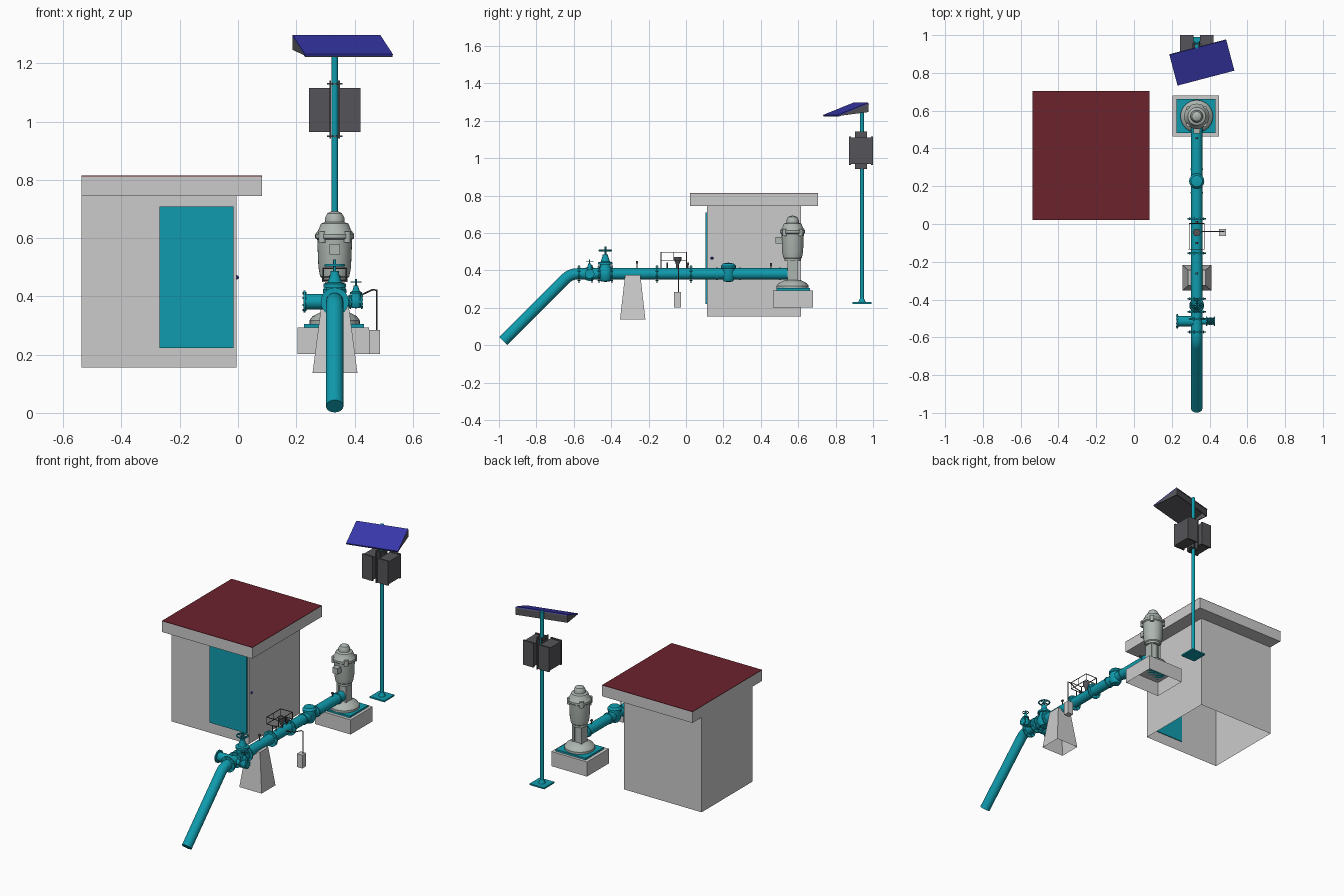
import bpy, bmesh, math
from mathutils import Vector, Matrix

if "Cube" in bpy.data.objects:
    bpy.data.objects.remove(bpy.data.objects["Cube"])


def material(name, r, g, b):
    m = bpy.data.materials.new(name)
    m.diffuse_color = (r, g, b, 1)
    m.use_nodes = True
    m.node_tree.nodes["Principled BSDF"].inputs["Base Color"].default_value = m.diffuse_color
    return m


TEAL = material("teal_paint", 0.005, 0.33, 0.42)
RED = material("roof_red", 0.15, 0.016, 0.027)
BLUE = material("panel_blue", 0.04, 0.04, 0.42)
DARK = material("dark_metal", 0.09, 0.09, 0.1)
CAST = material("cast_metal", 0.42, 0.47, 0.44)
PX, PY, PZ = 0.332, 0.57, 0.382      # pipe line x, pump y, pipe height


def finish(name, bm, mat=None):
    me = bpy.data.meshes.new(name)
    bmesh.ops.recalc_face_normals(bm, faces=bm.faces)
    bm.to_mesh(me)
    bm.free()
    me.shade_smooth()
    me.set_sharp_from_angle(angle=math.radians(32))
    if mat:
        me.materials.append(mat)
    ob = bpy.data.objects.new(name, me)
    bpy.context.collection.objects.link(ob)
    return ob


def box(name, lo, hi, mat=None, top=1.0, open_bottom=False):
    """Box between two corners; top scales the upper face, bottom may be left open."""
    lo, hi = Vector(lo), Vector(hi)
    bm = bmesh.new()
    bmesh.ops.create_cube(bm, size=1)
    for v in bm.verts:
        if v.co.z > 0:
            v.co.x *= top
            v.co.y *= top
        v.co = (lo + hi) / 2 + v.co * (hi - lo)
    if open_bottom:
        low = min(bm.faces, key=lambda f: f.calc_center_median().z)
        bmesh.ops.delete(bm, geom=[low], context='FACES_ONLY')
    return finish(name, bm, mat)


def lathe(name, profile, origin, axis=(0, 0, 1), mat=TEAL, seg=32):
    """Revolve (radius, distance) points round an axis."""
    bm = bmesh.new()
    rings = []
    for r, h in profile:
        n = seg if r > 0 else 1
        rings.append([bm.verts.new((r * math.cos(2 * math.pi * i / seg),
                                    r * math.sin(2 * math.pi * i / seg), h)) for i in range(n)])
    for a, b in zip(rings, rings[1:]):
        for i in range(seg):
            j = (i + 1) % seg
            quad = [a[i % len(a)], a[j % len(a)], b[j % len(b)], b[i % len(b)]]
            bm.faces.new(list(dict.fromkeys(quad)))
    rot = Vector((0, 0, 1)).rotation_difference(Vector(axis)).to_matrix().to_4x4()
    bm.transform(Matrix.Translation(origin) @ rot)
    return finish(name, bm, mat)


def rod(name, a, b, r, mat=TEAL, seg=24, r2=None):
    a, b = Vector(a), Vector(b)
    d = (b - a).length
    return lathe(name, [(0, 0), (r, 0), (r2 or r, d), (0, d)], a, (b - a).normalized(), mat, seg)


def tube(name, pts, r, mat=TEAL, cyclic=False, res=6):
    cu = bpy.data.curves.new(name, 'CURVE')
    cu.dimensions = '3D'
    cu.bevel_depth, cu.bevel_resolution, cu.use_fill_caps = r, res, True
    sp = cu.splines.new('POLY')
    sp.points.add(len(pts) - 1)
    for p, co in zip(sp.points, pts):
        p.co = (*co, 1)
    sp.use_cyclic_u = cyclic
    sp.use_smooth = True
    cu.materials.append(mat)
    ob = bpy.data.objects.new(name, cu)
    bpy.context.collection.objects.link(ob)
    return ob


def flange(name, origin, axis, r=0.048, t=0.007):
    o, a = Vector(origin), Vector(axis) * t / 2
    rod(name, o - a, o + a, r, TEAL, 32)
    u = Vector((0, 0, 1))
    for i in range(8):       # bolts
        p = o + Matrix.Rotation(i * math.pi / 4 + 0.39, 3, Vector(axis)) @ u * (r * 0.82)
        rod(name + "_bolt", p - a * 2, p + a * 2, 0.0035, TEAL, 6)


def gate_valve(name, c, s):
    """Bonnet, stem and handwheel above centre c, total height s."""
    c = Vector(c)
    lathe(name + "_body", [(0, -.3 * s), (.18 * s, -.27 * s), (.27 * s, -.1 * s), (.27 * s, .1 * s),
                           (.19 * s, .27 * s), (.19 * s, .34 * s), (.27 * s, .34 * s), (.27 * s, .42 * s),
                           (.17 * s, .45 * s), (.1 * s, .66 * s), (.1 * s, .72 * s), (0, .72 * s)], c)
    rod(name + "_stem", c + Vector((0, 0, .7 * s)), c + Vector((0, 0, s)), .035 * s, TEAL, 12)
    w = c + Vector((0, 0, .86 * s))
    R = .22 * s
    ring = [w + Vector((R * math.cos(i * math.pi / 12), R * math.sin(i * math.pi / 12), 0)) for i in range(24)]
    tube(name + "_handwheel", ring, .03 * s, TEAL, True, 3)
    for i in range(2):
        rod(name + "_spoke", ring[6 * i], ring[6 * i + 12], .02 * s, TEAL, 8)


# Pump house
box("house_walls", (-.538, .113, .155), (-.005, .615, .746), open_bottom=True)
box("roof_slab", (-.538, .022, .745), (.083, .705, .812))
box("roof_sheet", (-.538, .022, .812), (.083, .705, .815), RED)
box("door", (-.27, .105, .222), (-.015, .118, .709), TEAL)
lathe("wall_knob", [(0, -.008), (.006, -.005), (.008, 0), (.006, .005), (0, .008)], (-.005, .139, .465), mat=BLUE, seg=12)

# Pump block, plate and pump
box("pump_block", (.205, .464, .203), (.45, .68, .294), open_bottom=True)
box("pump_plate", (.226, .483, .294), (.432, .663, .305), TEAL)
lathe("pump_foot", [(0, .303), (.086, .303), (.086, .318), (.076, .332), (.05, .345), (.034, .35), (0, .35)], (PX, PY, 0), mat=CAST)
rod("pump_column", (PX, PY, .34), (PX, PY, .46), .027, CAST)
for sx in (-1, 1):
    box("column_rib", (PX + sx * .026 - .007, PY - .028, .34), (PX + sx * .026 + .007, PY + .028, .46), CAST)
lathe("motor_body", [(0, .45), (.044, .45), (.044, .463), (.05, .468), (.056, .5), (.06, .595), (.067, .6), (.067, .613),
                     (.056, .628), (.047, .65), (.033, .655), (.033, .67), (.025, .685), (.012, .692), (0, .693)],
      (PX, PY, 0), mat=CAST)
for i in range(4):
    a = math.pi / 4 + i * math.pi / 2
    x, y = PX + .06 * math.cos(a), PY + .06 * math.sin(a)
    rod("motor_lug", (x, y, .585), (x, y, .622), .013, CAST, 12)
box("terminal_box", (PX - .018, .478, .543), (PX + .018, .53, .58), CAST)

# Main pipe with rounded elbow running down at 45 degrees
R = .09
t = R * math.tan(math.pi / 8)
arc = [(PX, -.618 + t - R * math.sin(k * math.pi / 32), PZ - R + R * math.cos(k * math.pi / 32)) for k in range(9)]
tube("main_pipe", [(PX, PY, PZ)] + arc + [(PX, -.977, .023)], .03, TEAL, res=8)
for y in (-.572, -.503, -.465, -.396, -.155, .027):
    flange("pipe_flange", (PX, y, PZ), (0, 1, 0))
for y in (.165, .29, .5):
    rod("pipe_collar", (PX, y - .004, PZ), (PX, y + .004, PZ), .034)

# Main gate valve, side branch and small valve
gate_valve("main_valve", (PX, -.431, PZ), .145)
rod("branch_pipe", (.226, -.515, PZ), (PX, -.515, PZ), .027)
flange("branch_flange", (.229, -.515, PZ), (1, 0, 0), .038)
rod("bypass_pipe", (PX, -.515, PZ), (.425, -.515, PZ), .017)
gate_valve("bypass_valve", (.405, -.515, PZ), .078)
for x in (.385, .425):
    flange("bypass_flange", (x, -.515, PZ), (1, 0, 0), .025, .005)

# Check valve
lathe("check_valve", [(0, -.045), (.025, -.04), (.036, -.02), (.036, .028), (.04, .03), (.04, .042), (.03, .055), (0, .06)],
      (PX, .227, PZ))

# Air valve, small gauges
lathe("air_valve", [(0, 0), (.008, 0), (.008, .03), (.02, .055), (.02, .07), (0, .07)], (PX, -.045, PZ + .02), mat=DARK, seg=16)
for y, h in ((-.262, .445), (-.1, .435), (.01, .435), (.454, .432)):
    rod("gauge_stem", (PX, y, PZ), (PX, y, h), .0035, DARK, 8)
    rod("gauge_head", (PX, y - .005, h), (PX, y + .005, h), .007, DARK, 12)

# Guard cage over the air valve
x0, x1, y0, y1 = PX - .04, PX + .04, -.134, .003
for z in (.455, .497):
    tube("cage_rail", [(x0, y0, z), (x1, y0, z), (x1, y1, z), (x0, y1, z)], .0025, DARK, True, 1)
for x in (x0, x1):
    for y in (y0, (y0 + y1) / 2, y1):
        rod("cage_post", (x, y, .455), (x, y, .497), .0025, DARK, 6)
for y in (y0, y1):
    rod("cage_leg", (PX, y, PZ), (PX, y, .455), .0025, DARK, 6)
    rod("cage_cross_bar", (x0, y, .455), (x1, y, .455), .0025, DARK, 6)

# Lever with hanging weight
tube("weight_lever", [(PX, -.04, .392), (.408, -.04, .398), (.462, -.04, .423), (.476, -.04, .421), (.476, -.04, .28)], .003, DARK, res=2)
box("weight", (.449, -.064, .203), (.487, -.026, .285))

# Pipe support
box("pipe_support", (.256, -.353, .137), (.41, -.217, .375), top=.6, open_bottom=True)

# Mast
MX, MY = PX, .941
box("mast_plate", (MX - .05, MY - .05, .222), (MX + .05, MY + .05, .231), TEAL)
rod("mast_foot", (MX, MY, .23), (MX, MY, .25), .02, TEAL, 24, .011)
rod("mast", (MX, MY, .23), (MX, MY, 1.297), .011)

# Control cabinets either side of the mast
for s in (-1, 1):
    xs = sorted((MX + s * .018, MX + s * .088))
    box("cabinet", (xs[0], .88, .97), (xs[1], .995, 1.11), DARK)
    for y in (.872, .99):
        box("cabinet_rim", (xs[0] - .001, y, .964), (xs[1] + .001, y + .01, 1.116), DARK)
    xb = MX + s * .015
    box("cabinet_bracket", (xb - .003, .904, .942), (xb + .003, .968, 1.142), DARK)
for z in (.95, 1.13):
    box("mast_clamp", (MX - .026, MY - .015, z - .003), (MX + .026, MY + .015, z + .003), DARK)

# Solar panel, turned and tilted, with a wedge frame beneath
A, B = Vector((.187, .897, 1.292)), Vector((.488, .976, 1.292))   # upper edge
D, C = Vector((.23, .735, 1.226)), Vector((.531, .814, 1.226))    # lower edge
DOWN = Vector((0, 0, -1))


def slab(name, pts, off, mat):
    bm = bmesh.new()
    a = [bm.verts.new(p) for p in pts]
    b = [bm.verts.new(p + off) for p in pts]
    bm.faces.new(a)
    bm.faces.new(b[::-1])
    for i in range(len(a)):
        j = (i + 1) % len(a)
        bm.faces.new((a[i], b[i], b[j], a[j]))
    return finish(name, bm, mat)


N = (C - D).cross(A - D).normalized()
slab("solar_panel", [A, B, C, D], N * .006, BLUE)
slab("panel_tray", [A, B, C, D], N * -.004, DARK)
along = (B - A).normalized()
for p, q, d in ((A, D, 1), (B, C, -1)):
    slab("frame_side", [p, q, p + DOWN * .045], along * .005 * d, DARK)
inward = (D - A).normalized()
slab("frame_back", [A, B, B + DOWN * .045, A + DOWN * .045], Vector((inward.x, inward.y, 0)) * .005, DARK)
